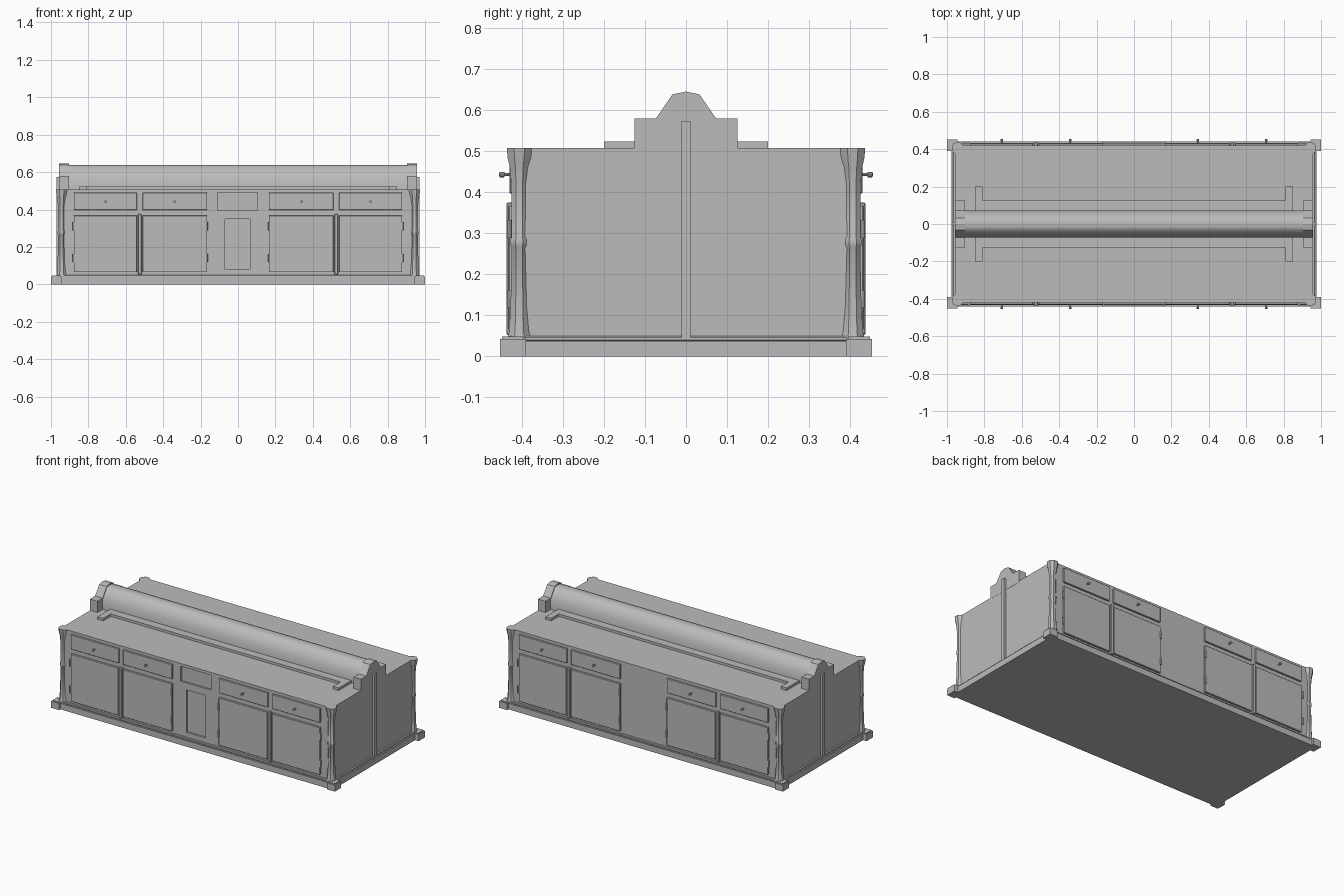
import bpy, bmesh, math

if "Cube" in bpy.data.objects:
    bpy.data.objects.remove(bpy.data.objects["Cube"], do_unlink=True)

grey = bpy.data.materials.new("plain_grey")
grey.use_nodes = True
grey.diffuse_color = (0.5, 0.5, 0.5, 1)
grey.node_tree.nodes["Principled BSDF"].inputs["Base Color"].default_value = (0.5, 0.5, 0.5, 1)


def finish(name, bm):
    bmesh.ops.recalc_face_normals(bm, faces=bm.faces)
    mesh = bpy.data.meshes.new(name)
    bm.to_mesh(mesh)
    bm.free()
    mesh.materials.append(grey)
    ob = bpy.data.objects.new(name, mesh)
    bpy.context.collection.objects.link(ob)
    return ob


def box(name, x, y, z, bevel=0):
    """Box from three (low, high) ranges."""
    bm = bmesh.new()
    bmesh.ops.create_cube(bm, size=1)
    for v in bm.verts:
        for i, r in enumerate((x, y, z)):
            v.co[i] = (r[0] + r[1]) / 2 + v.co[i] * (r[1] - r[0])
    if bevel:
        bmesh.ops.bevel(bm, geom=bm.edges[:], offset=bevel, segments=1, affect='EDGES')
    return finish(name, bm)


def extrude(name, outline, low, high, axis):
    """Prism of an outline: (x, y) points along z, or (y, z) points along x."""
    bm = bmesh.new()
    pts = [(a, b, low) if axis == 'z' else (low, a, b) for a, b in outline]
    face = bm.faces.new([bm.verts.new(p) for p in pts])
    out = bmesh.ops.extrude_face_region(bm, geom=[face])
    shift = (0, 0, high - low) if axis == 'z' else (high - low, 0, 0)
    bmesh.ops.translate(bm, vec=shift, verts=[e for e in out["geom"] if isinstance(e, bmesh.types.BMVert)])
    return finish(name, bm)


def lathe(name, profile, sides, centre, turn=0, along_y=0):
    """Turned part from (radius, height) points; along_y points it to that side."""
    bm = bmesh.new()
    rings = []
    for r, h in profile:
        ring = []
        for i in range(sides):
            a = turn + math.tau * i / sides
            u, v = r * math.cos(a), r * math.sin(a)
            p = (u, along_y * h, v) if along_y else (u, v, h)
            ring.append(bm.verts.new([c + q for c, q in zip(centre, p)]))
        rings.append(ring)
    for low, high in zip(rings, rings[1:]):
        for i in range(sides):
            j = (i + 1) % sides
            bm.faces.new((low[i], low[j], high[j], high[i]))
    bm.faces.new(rings[0])
    bm.faces.new(rings[-1])
    return finish(name, bm)


def smooth(ob, angle=35):
    bpy.ops.object.select_all(action='DESELECT')
    ob.select_set(True)
    bpy.context.view_layer.objects.active = ob
    bpy.ops.object.shade_smooth_by_angle(angle=math.radians(angle))


def span(side, a, b):
    return tuple(sorted((side * a, side * b)))


# Cabinet body and plinth
body = box("cabinet_body", (-0.955, 0.955), (-0.42, 0.42), (0.04, 0.508))
box("plinth", (-0.975, 0.975), (-0.44, 0.44), (0, 0.038))
box("plinth_moulding", (-0.968, 0.968), (-0.433, 0.433), (0.036, 0.05), 0.004)

# Two recessed panels in the middle of the front
for x, z in (((-0.11, 0.105), (0.395, 0.49)), ((-0.07, 0.065), (0.08, 0.35))):
    cutter = box("panel_cutter", x, (-0.44, -0.408), z)
    cutter.hide_render = True
    mod = body.modifiers.new("recess", 'BOOLEAN')
    mod.operation = 'DIFFERENCE'
    mod.solver = 'EXACT'
    mod.object = cutter
    bpy.context.view_layer.objects.active = body
    bpy.ops.object.modifier_apply(modifier=mod.name)
    bpy.data.objects.remove(cutter, do_unlink=True)

# Corner posts on chamfered feet
post = [(0.031, 0.045), (0.027, 0.06), (0.023, 0.12), (0.02, 0.265), (0.023, 0.27),
        (0.023, 0.285), (0.02, 0.29), (0.021, 0.42), (0.025, 0.46), (0.031, 0.485), (0.033, 0.508)]
for sx, x_side in ((1, "left"), (-1, "right")):
    for sy, y_side in ((-1, "front"), (1, "back")):
        tag = f"{y_side}_{x_side}"
        smooth(lathe("corner_post_" + tag, post, 8, (sx * 0.943, sy * 0.406, 0), math.pi / 8))
        foot = [(1, 0.453), (0.945, 0.453), (0.945, 0.425), (0.97, 0.39), (1, 0.39)]
        extrude("foot_" + tag, [(sx * x, sy * y) for x, y in foot], 0, 0.042, 'z')
        cap = [(0.995, 0.448), (0.95, 0.448), (0.95, 0.42), (0.97, 0.395), (0.995, 0.395)]
        extrude("foot_cap_" + tag, [(sx * x, sy * y) for x, y in cap], 0.042, 0.048, 'z')

# Doors, drawers, hinges and knobs on both long sides
knob = [(0.004, 0), (0.004, 0.02), (0.007, 0.021), (0.007, 0.031), (0.004, 0.033)]
for sy, y_side in ((-1, "front"), (1, "back")):
    for sx, x_side in ((1, "left"), (-1, "right")):
        tag = f"{y_side}_{x_side}"
        for part, a, b, kx in (("inner", 0.165, 0.51, 0.34), ("outer", 0.54, 0.878, 0.708)):
            x = span(sx, a, b)
            box(f"{part}_drawer_{tag}", x, span(sy, 0.415, 0.43), (0.397, 0.49), 0.002)
            box(f"{part}_door_{tag}", x, span(sy, 0.415, 0.432), (0.065, 0.368), 0.002)
            smooth(lathe(f"{part}_knob_{tag}", knob, 10, (sx * kx, sy * 0.422, 0.443), 0, sy))
        box("door_stile_" + tag, span(sx, 0.515, 0.535), span(sy, 0.415, 0.437), (0.052, 0.375), 0.003)
        for hx in (0.166, 0.882):
            for hz in (0.14, 0.31):
                lathe("hinge_" + tag, [(0.006, -0.022), (0.006, 0.022)], 8, (sx * hx, sy * 0.431, hz))

# Raised plate with end tabs on the worktop
box("top_plate", (-0.85, 0.85), (-0.125, 0.125), (0.5, 0.524))
for sx in (1, -1):
    box("plate_tab", span(sx, 0.81, 0.85), (-0.2, 0.2), (0.5, 0.524))

# Rounded ridge between stepped gables
half = [(0.073, 0.5), (0.073, 0.572), (0.033, 0.631), (0.017, 0.636)]
ridge = half + [(0, 0.638)] + [(-y, z) for y, z in reversed(half)]
smooth(extrude("centre_ridge", ridge, -0.91, 0.91, 'x'), 60)
half = [(0.125, 0.5), (0.125, 0.58), (0.073, 0.58), (0.033, 0.638)]
gable = half + [(0, 0.645)] + [(-y, z) for y, z in reversed(half)]
for sx, x_side in ((1, "left"), (-1, "right")):
    low, high = span(sx, 0.903, 0.956)
    extrude("gable_" + x_side, gable, low, high, 'x')
    box("end_pilaster_" + x_side, span(sx, 0.95, 0.97), (-0.011, 0.011), (0.04, 0.573))
